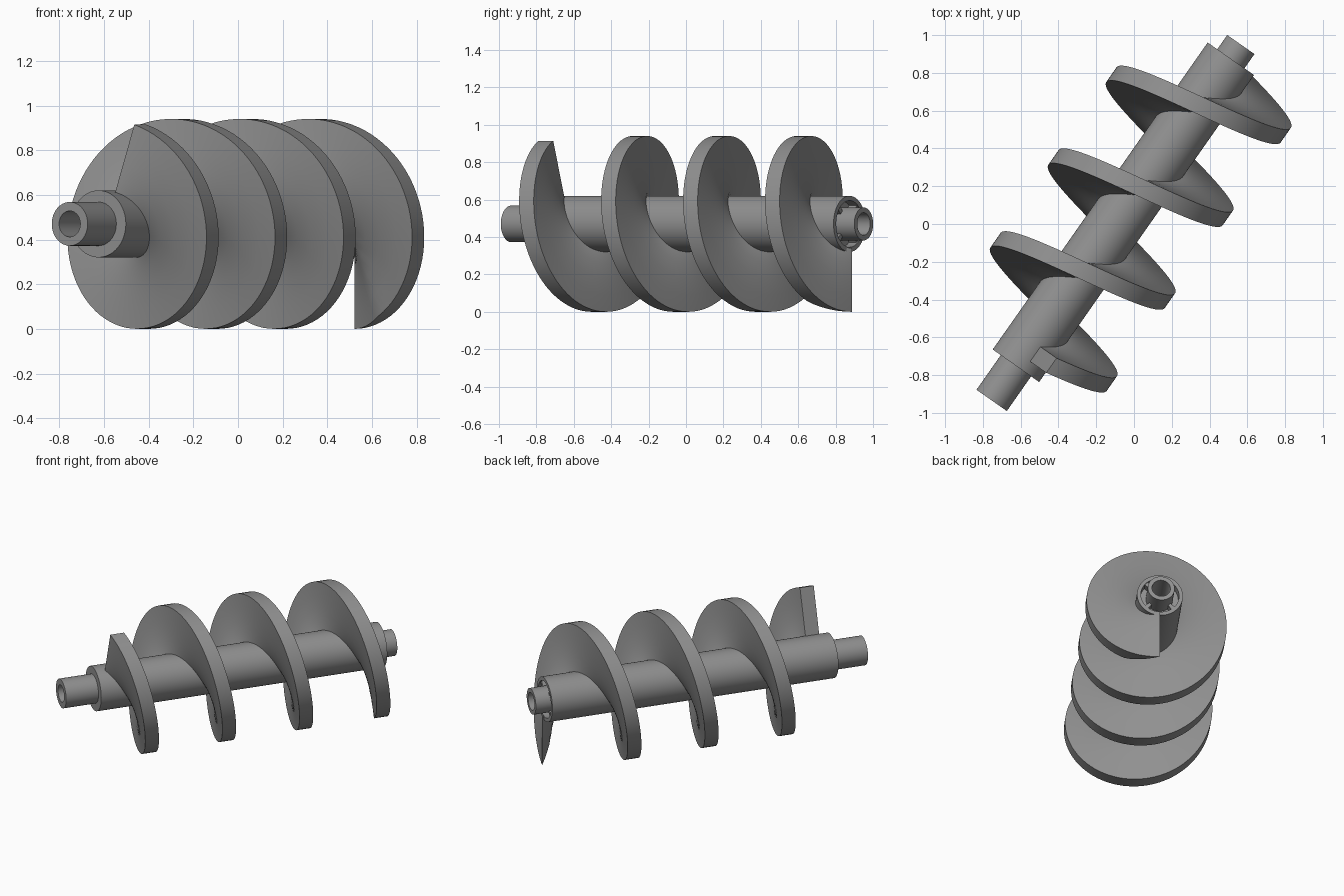
import bpy, bmesh, math

cube = bpy.data.objects.get("Cube")
if cube:
    bpy.data.objects.remove(cube, do_unlink=True)

steel = bpy.data.materials.new("grey steel")
steel.use_nodes = True
GREY = (0.28, 0.28, 0.28, 1)
steel.diffuse_color = GREY
steel.node_tree.nodes["Principled BSDF"].inputs["Base Color"].default_value = GREY

# The screw axis lies along local y, turned in plan
CENTRE = (-0.094, 0.008, 0.47)
TURN = math.radians(-35)
SHAFT_R, RIM_R = 0.15, 0.47
PITCH, THICK = 0.535, 0.095
START, END, END_T = math.radians(19), math.radians(1260), 0.98


def finish(name, bm):
    """Turn a bmesh into a placed, smooth shaded object."""
    bmesh.ops.remove_doubles(bm, verts=bm.verts, dist=0.0001)
    bmesh.ops.recalc_face_normals(bm, faces=bm.faces)
    mesh = bpy.data.meshes.new(name)
    bm.to_mesh(mesh)
    bm.free()
    obj = bpy.data.objects.new(name, mesh)
    obj.location = CENTRE
    obj.rotation_euler.z = TURN
    mesh.materials.append(steel)
    bpy.context.collection.objects.link(obj)
    bpy.ops.object.select_all(action='DESELECT')
    obj.select_set(True)
    bpy.context.view_layer.objects.active = obj
    bpy.ops.object.shade_smooth_by_angle(angle=math.radians(35))
    return obj


def around(r, angle, t):
    """Point at a radius and angle (from straight up) about the axis."""
    return (r * math.sin(angle), t, r * math.cos(angle))


def skin(bm, rings, closed_rows):
    """Join rings of points into quads."""
    rows = [[bm.verts.new(p) for p in ring] for ring in rings]
    pairs = list(zip(rows, rows[1:]))
    if closed_rows:
        pairs.append((rows[-1], rows[0]))
    for a, b in pairs:
        for i in range(len(a)):
            j = (i + 1) % len(a)
            bm.faces.new((a[i], a[j], b[j], b[i]))
    return rows


# Shaft: stepped tube with bored pins and a recessed rear face
profile = [(0.001, -0.9), (0.058, -0.9), (0.058, -1.15), (0.098, -1.15),
           (0.098, -0.926), (SHAFT_R, -0.926), (SHAFT_R, 1.058),
           (0.125, 1.058), (0.125, 1.0), (0.088, 1.0), (0.088, 1.15),
           (0.06, 1.15), (0.06, 0.95), (0.001, 0.95)]
SIDES = 64
bm = bmesh.new()
skin(bm, [[around(r, math.tau * i / SIDES, t) for i in range(SIDES)]
          for r, t in profile], False)
finish("shaft", bm)

# Flight: helical blade, blunt at the front and tapered to an edge at the rear
radii = [0.13, 0.15, 0.21, 0.29, 0.38, RIM_R]
STEPS = 300
rings = []
for k in range(STEPS + 1):
    angle = START + (END - START) * k / STEPS
    left = END - angle
    front = END_T - PITCH * left / math.tau
    back = front + THICK
    ring = [around(r, angle, back) for r in radii]
    for r in reversed(radii):
        taper = 1.0
        if left < math.pi / 2:
            width = 0.13 + 0.28 * max(0, r - SHAFT_R)
            taper = min(1.0, r * math.sin(left) / width)
        ring.append(around(r, angle, back - THICK * taper))
    rings.append(ring)
bm = bmesh.new()
rows = skin(bm, rings, False)
# Front end cap
first, n = rows[0], len(rows[0])
for i in range(len(radii) - 1):
    bm.faces.new((first[i], first[i + 1], first[n - 2 - i], first[n - 1 - i]))
finish("flight", bm)

# Ribs bridging the rear recess
bm = bmesh.new()
for k in range(4):
    angle = math.pi * (k / 2 + 0.25)
    for_rings = []
    for r in (0.08, 0.13):
        for_rings.append([around(r, angle + da, t) for da, t in
                          ((-0.12, 0.99), (0.12, 0.99), (0.12, 1.05), (-0.12, 1.05))])
    skin(bm, for_rings, False)
finish("recess_ribs", bm)
